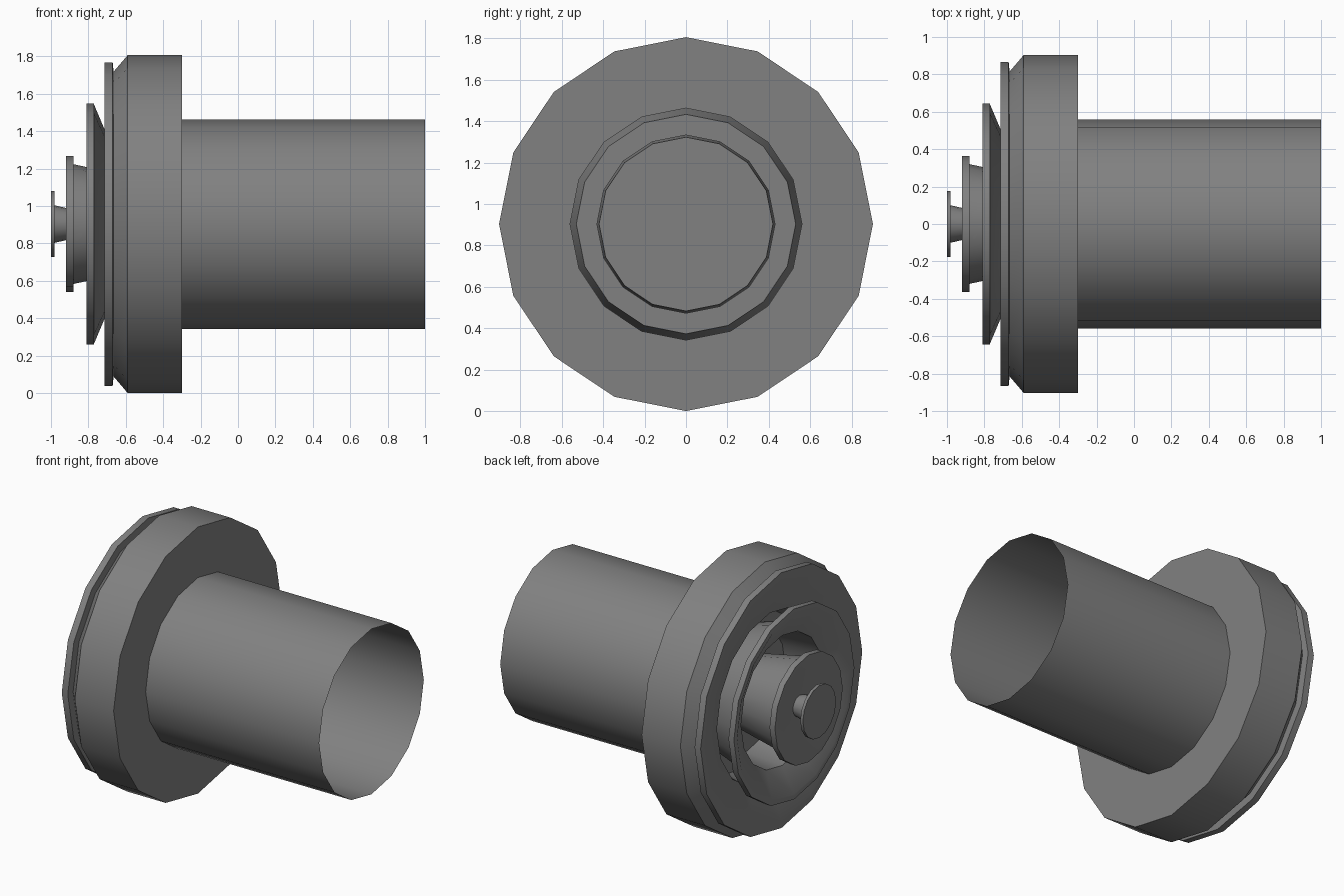
import bpy, bmesh
from math import cos, sin, tau, radians

SIDES = 16
AXIS_Z = 0.903

if "Cube" in bpy.data.objects:
    bpy.data.objects.remove(bpy.data.objects["Cube"])

grey = bpy.data.materials.new("plain_grey")
grey.use_nodes = True
COLOUR = (0.22, 0.22, 0.22, 1)
grey.diffuse_color = COLOUR
grey.node_tree.nodes["Principled BSDF"].inputs["Base Color"].default_value = COLOUR


def lathe(name, profile):
    """Turn (x, radius) points about the long axis; +x to -x outside, then inward."""
    bm = bmesh.new()
    rings = []
    for x, r in profile:
        rings.append([bm.verts.new((x, r * cos(tau * i / SIDES), r * sin(tau * i / SIDES)))
                      for i in range(SIDES)])
    for a, b in zip(rings, rings[1:]):
        for i in range(SIDES):
            j = (i + 1) % SIDES
            bm.faces.new((a[i], b[i], b[j], a[j]))
    bmesh.ops.remove_doubles(bm, verts=bm.verts, dist=1e-5)
    mesh = bpy.data.meshes.new(name)
    bm.to_mesh(mesh)
    bm.free()
    mesh.materials.append(grey)
    obj = bpy.data.objects.new(name, mesh)
    obj.location.z = AXIS_Z
    bpy.context.collection.objects.link(obj)
    bpy.ops.object.select_all(action="DESELECT")
    obj.select_set(True)
    bpy.context.view_layer.objects.active = obj
    bpy.ops.object.shade_smooth_by_angle(angle=radians(30))
    return obj


FLOOR = -0.45

# open pipe
lathe("pipe", [(1, 0.56), (-0.3, 0.56)])

# flange with bevelled shoulder, thin rim, dished front and recess floor
lathe("flange", [(-0.3, 0.56), (-0.3, 0.903), (-0.59, 0.903), (-0.665, 0.815),
                 (-0.67, 0.865), (-0.715, 0.865), (-0.715, 0.82),
                 (-0.63, 0.57), (FLOOR, 0.53), (FLOOR, 0.43)])

# large cup: flared rim on a tapering stem, with the inner recess
lathe("large_cup", [(FLOOR, 0.43), (-0.715, 0.51), (-0.77, 0.64), (-0.77, 0.645),
                    (-0.81, 0.645), (-0.81, 0.61), (-0.72, 0.44),
                    (FLOOR, 0.42), (FLOOR, 0.235)])

# middle cup
lathe("middle_cup", [(FLOOR, 0), (FLOOR, 0.235), (-0.81, 0.305), (-0.88, 0.32),
                     (-0.88, 0.363), (-0.92, 0.363), (-0.92, 0.335),
                     (-0.85, 0.1), (-0.85, 0)])

# centre button on a short stem
lathe("centre_button", [(-0.85, 0.07), (-0.98, 0.1), (-0.98, 0.177),
                        (-1, 0.177), (-1, 0)])
